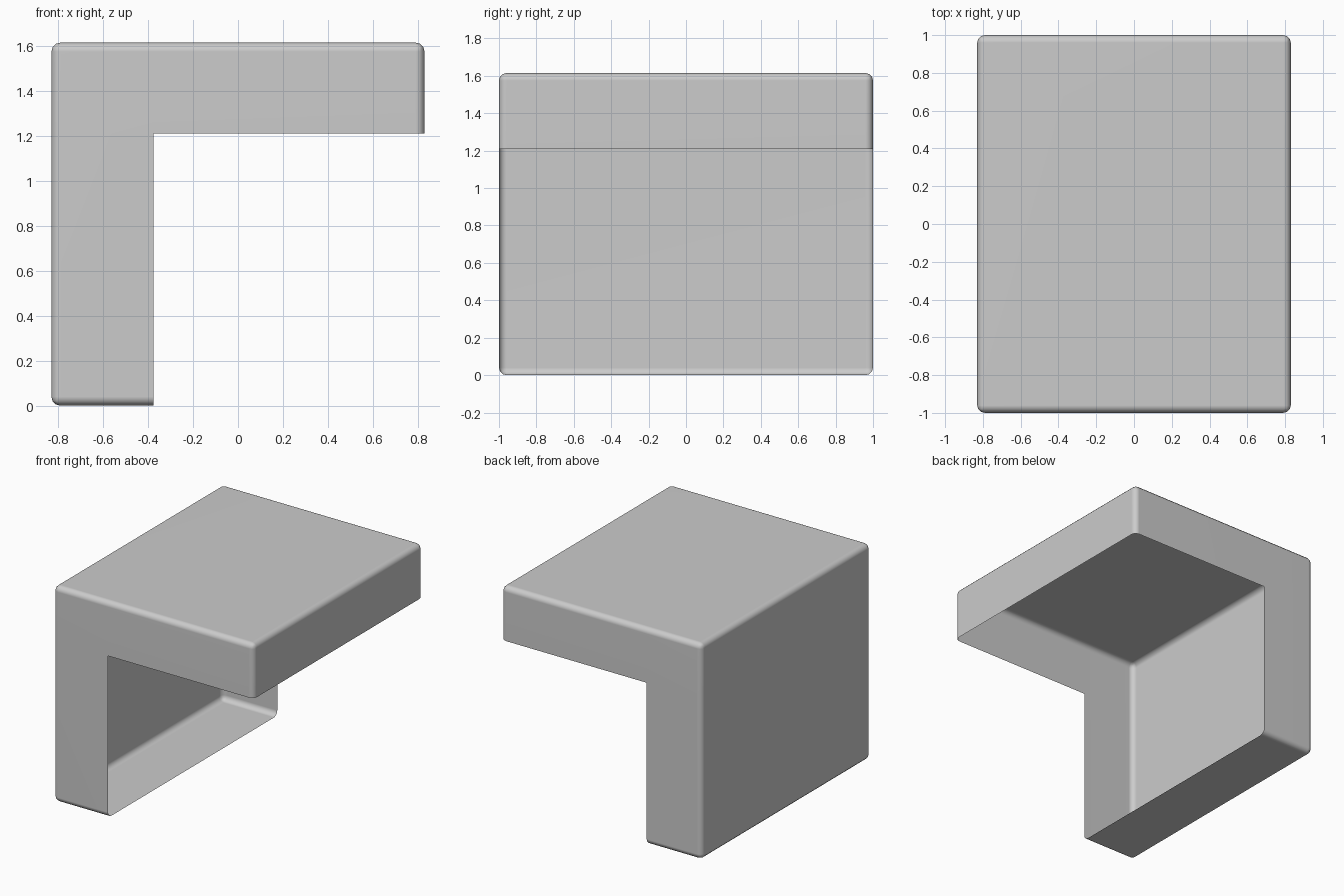
import bpy
import bmesh

default = bpy.data.objects.get("Cube")
if default:
    bpy.data.objects.remove(default, do_unlink=True)

WIDTH, DEPTH, HEIGHT = 1.66, 2.0, 1.615
ROUND = 0.04
CUT_X, CUT_Z = -0.375, 1.21

# Plain grey
grey = bpy.data.materials.new("plain grey")
grey.use_nodes = True
colour = (0.6, 0.6, 0.6, 1)
grey.diffuse_color = colour
grey.node_tree.nodes["Principled BSDF"].inputs["Base Color"].default_value = colour

# Rounded box
bm = bmesh.new()
bmesh.ops.create_cube(bm, size=1)
for v in bm.verts:
    v.co = (v.co.x * WIDTH, v.co.y * DEPTH, (v.co.z + 0.5) * HEIGHT)
bmesh.ops.bevel(bm, geom=bm.edges[:], offset=ROUND, segments=3, profile=0.5,
                affect="EDGES", clamp_overlap=True)

# Cut away the lower +x block, leaving an open thin shell
for point, normal in (((CUT_X, 0, 0), (1, 0, 0)), ((0, 0, CUT_Z), (0, 0, 1))):
    bmesh.ops.bisect_plane(bm, geom=bm.verts[:] + bm.edges[:] + bm.faces[:],
                           plane_co=point, plane_no=normal)
removed = []
for f in bm.faces:
    c = f.calc_center_median()
    if c.x > CUT_X and c.z < CUT_Z:
        removed.append(f)
bmesh.ops.delete(bm, geom=removed, context="FACES")
for f in bm.faces:
    f.smooth = True

mesh = bpy.data.meshes.new("rounded_shell")
bm.to_mesh(mesh)
bm.free()
mesh.materials.append(grey)
shell = bpy.data.objects.new("rounded_shell", mesh)
bpy.context.collection.objects.link(shell)

# Keep the broad faces flat and shade only the rounded edges
weighted = shell.modifiers.new("flat_faces", "WEIGHTED_NORMAL")
weighted.keep_sharp = True
